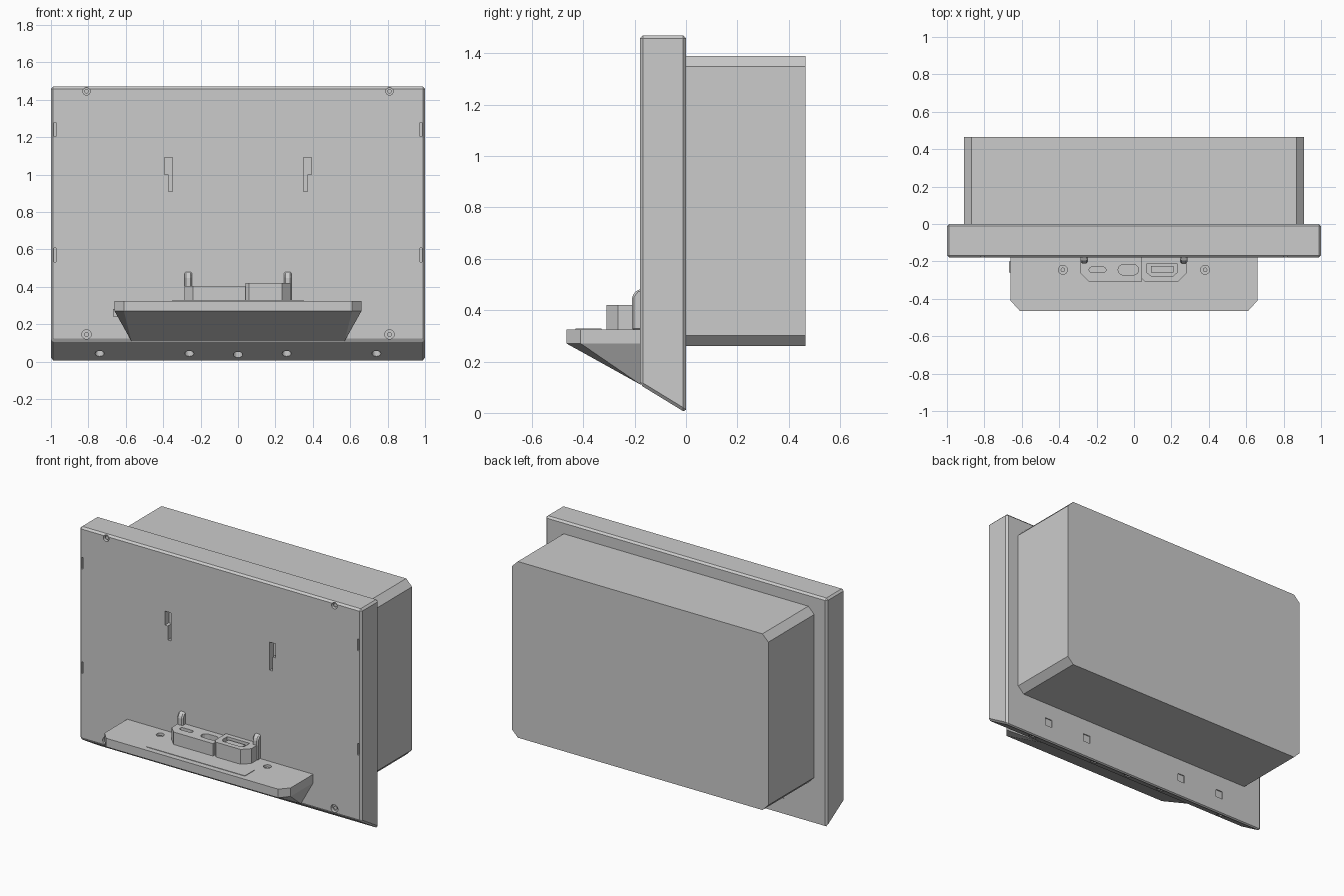
import bpy, bmesh, math
from mathutils import Vector

if "Cube" in bpy.data.objects:
    bpy.data.objects.remove(bpy.data.objects["Cube"])


def to_object(name, bm):
    bmesh.ops.recalc_face_normals(bm, faces=bm.faces)
    mesh = bpy.data.meshes.new(name)
    bm.to_mesh(mesh)
    bm.free()
    ob = bpy.data.objects.new(name, mesh)
    bpy.context.collection.objects.link(ob)
    return ob


def add_prism(bm, pts, axis, a, b):
    """Extrude a 2D outline along x (y,z), y (x,z) or z (x,y)."""
    def place(p, t):
        return {'x': (t, p[0], p[1]), 'y': (p[0], t, p[1]), 'z': (p[0], p[1], t)}[axis]
    lo = [bm.verts.new(place(p, a)) for p in pts]
    hi = [bm.verts.new(place(p, b)) for p in pts]
    bm.faces.new(lo)
    bm.faces.new(hi)
    n = len(pts)
    for i in range(n):
        bm.faces.new((lo[i], lo[(i + 1) % n], hi[(i + 1) % n], hi[i]))


def prism(name, pts, axis, a, b):
    bm = bmesh.new()
    add_prism(bm, pts, axis, a, b)
    return to_object(name, bm)


def rect(x0, x1, y0, y1):
    return [(x0, y0), (x1, y0), (x1, y1), (x0, y1)]


def circle(x, y, r, n=20):
    return [(x + r * math.cos(math.tau * i / n), y + r * math.sin(math.tau * i / n)) for i in range(n)]


def slot(x, y, w, h, n=8):
    """Stadium outline."""
    r, d, pts = h / 2, (w - h) / 2, []
    for side in (0, 1):
        for i in range(n + 1):
            t = -math.pi / 2 + math.pi * (i / n + side)
            pts.append((x + (d if side == 0 else -d) + r * math.cos(t), y + r * math.sin(t)))
    return pts


def bevel(ob, width):
    m = ob.modifiers.new("bevel", 'BEVEL')
    m.width, m.segments, m.limit_method = width, 1, 'ANGLE'


def cut(ob, cuts):
    """Subtract a list of (outline, axis, start, end) prisms."""
    bm = bmesh.new()
    for c in cuts:
        add_prism(bm, *c)
    cutter = to_object(ob.name + "_cutter", bm)
    cutter.hide_render = True
    m = ob.modifiers.new("cut", 'BOOLEAN')
    m.object, m.operation, m.solver = cutter, 'DIFFERENCE', 'EXACT'
    bpy.context.view_layer.update()
    mesh = bpy.data.meshes.new_from_object(ob.evaluated_get(bpy.context.evaluated_depsgraph_get()))
    ob.modifiers.clear()
    ob.data = mesh
    bpy.data.objects.remove(cutter)


# Wall plate with slanted underside
plate = prism("wall_plate", [(0, 0), (0, 1.47), (-0.18, 1.47), (-0.18, 0.11)], 'x', -1, 1)
bevel(plate, 0.012)
cuts = [(circle(0, -0.06, 0.025), 'z', -0.05, 0.08)]
for s in (-1, 1):
    # keyhole slots
    key = [(0.35, 0.91), (0.372, 0.91), (0.372, 1.0), (0.393, 1.0), (0.393, 1.09), (0.35, 1.09)]
    cuts.append(([(s * x, z) for x, z in key], 'y', -0.25, -0.14))
    # screw holes in the front corners
    for z in (0.145, 1.445):
        cuts.append((circle(s * 0.81, z, 0.025 if z < 1 else 0.02), 'y', -0.25, -0.16))
    # edge notches
    for z in (0.57, 1.24):
        cuts.append((rect(s * 0.974, s * 0.984, z - 0.037, z + 0.037), 'y', -0.25, -0.14))
    # holes in the slanted underside and shallow squares on the back
    for x in (0.26, 0.74):
        cuts.append((circle(s * x, -0.07, 0.024), 'z', -0.05, 0.08))
    for x in (0.37, 0.67):
        cuts.append((rect(s * x - 0.025, s * x + 0.025, 0.11, 0.16), 'y', -0.006, 0.05))
cut(plate, cuts)

# Screw heads sunk in the corners
for s in (-1, 1):
    for z in (0.145, 1.445):
        prism("corner_screw", circle(s * 0.81, z, 0.012), 'y', -0.17, -0.155)

# Rear box with chamfered long edges
c = 0.042
X, z0, z1 = 0.91, 0.26, 1.39
prism("rear_box", [(-X + c, z0), (X - c, z0), (X, z0 + c), (X, z1 - c),
                   (X - c, z1), (-X + c, z1), (-X, z1 - c), (-X, z0 + c)], 'y', -0.01, 0.465)

# Shelf: chamfered slab tapering into the plate
bm = bmesh.new()
for s in (-1, 1):
    for z in (0.27, 0.325):
        for x, y in ((0.66, -0.17), (0.66, -0.41), (0.61, -0.465)):
            bm.verts.new((s * x, y, z))
    bm.verts.new((s * 0.57, -0.175, 0.109))
bmesh.ops.convex_hull(bm, input=bm.verts)
bmesh.ops.dissolve_limit(bm, angle_limit=0.01, verts=bm.verts, edges=bm.edges)
shelf = to_object("shelf", bm)
cut(shelf, [(circle(s * 0.38, -0.245, 0.024), 'z', 0.29, 0.4) for s in (-1, 1)])
for s in (-1, 1):
    prism("shelf_screw", circle(s * 0.38, -0.245, 0.012), 'z', 0.28, 0.315)
prism("shelf_pad", rect(-0.35, 0.35, -0.43, -0.33), 'z', 0.32, 0.328)
prism("side_tab", rect(-0.668, -0.64, -0.26, -0.2), 'z', 0.24, 0.28)

# Connector block in two heights
low = prism("connector_block_low", [(-0.285, -0.17), (-0.285, -0.265), (-0.24, -0.31),
                                    (0.04, -0.31), (0.04, -0.17)], 'z', 0.32, 0.405)
cut(low, [(slot(-0.195, -0.245, 0.09, 0.03), 'z', 0.36, 0.5),
          (slot(-0.03, -0.245, 0.11, 0.055), 'z', 0.36, 0.5)])
high = prism("connector_block_high", [(0.04, -0.17), (0.04, -0.29), (0.06, -0.31), (0.235, -0.31),
                                      (0.28, -0.265), (0.28, -0.17)], 'z', 0.32, 0.42)
port = [(0.07, -0.21), (0.07, -0.26), (0.09, -0.277), (0.21, -0.277), (0.23, -0.26), (0.23, -0.21)]
cut(high, [(port, 'z', 0.38, 0.5)])
prism("port_insert", rect(0.09, 0.21, -0.26, -0.225), 'z', 0.37, 0.41)

# Guide posts with rounded tops
for s in (-1, 1):
    post = prism("guide_post", [(-0.17, 0.32), (-0.21, 0.32), (-0.21, 0.455), (-0.19, 0.48), (-0.17, 0.48)],
                 'x', s * 0.267 - 0.02, s * 0.267 + 0.02)
    bevel(post, 0.008)
